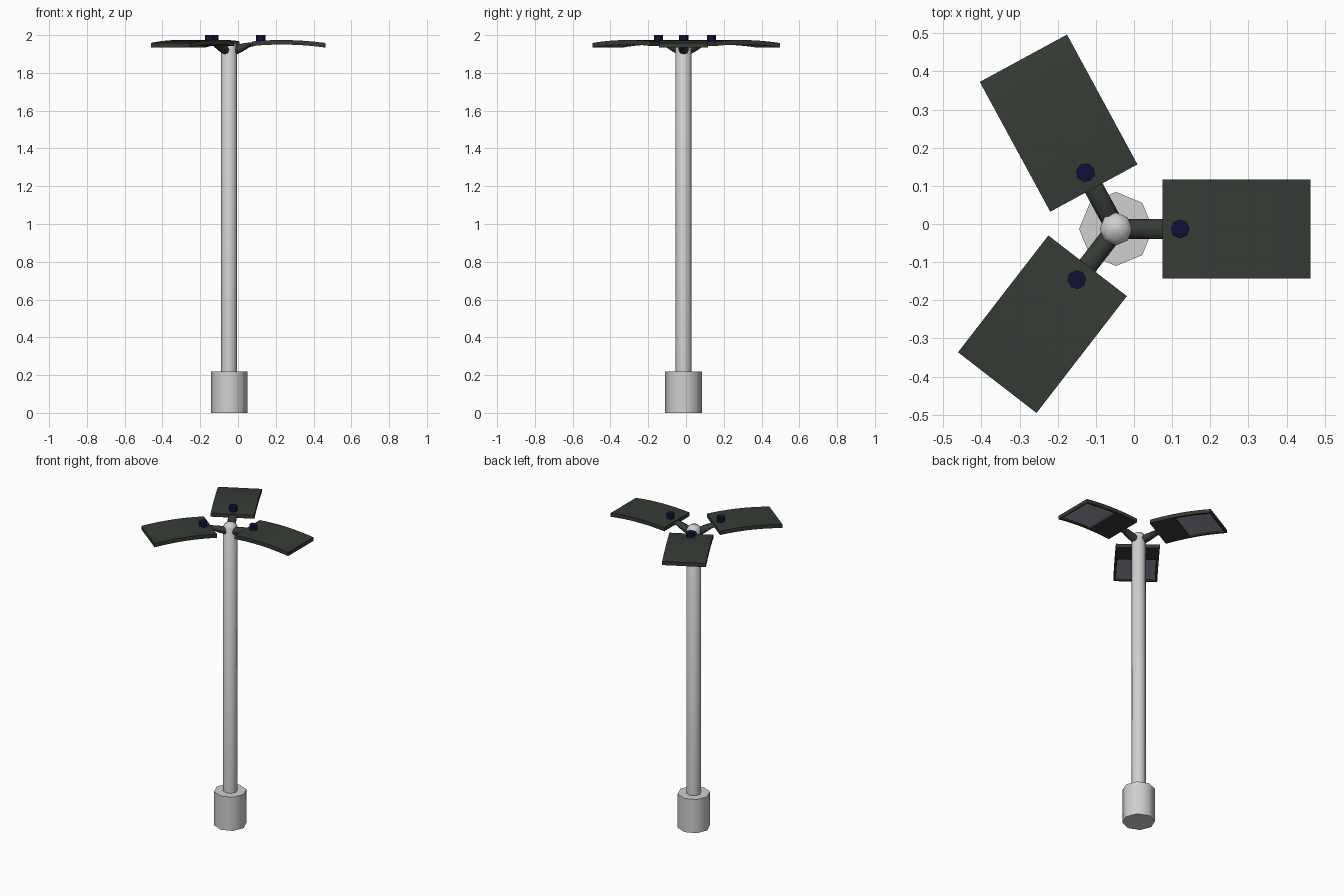
import bpy, bmesh, math
from mathutils import Vector

if "Cube" in bpy.data.objects:
    bpy.data.objects.remove(bpy.data.objects["Cube"], do_unlink=True)

CENTRE = Vector((-0.047, -0.013, 0))


def material(name, rgb):
    m = bpy.data.materials.new(name)
    m.use_nodes = True
    m.diffuse_color = (*rgb, 1)
    m.node_tree.nodes["Principled BSDF"].inputs["Base Color"].default_value = (*rgb, 1)
    return m


pale = material("pale grey", (0.63, 0.63, 0.63))
dark = material("dark green grey", (0.036, 0.044, 0.036))
lens = material("lens grey", (0.33, 0.33, 0.43))
navy = material("navy", (0.005, 0.005, 0.04))


def finish(bm, name, mats, angle=0, smooth=50):
    """Turn a bmesh into an object turned about the pole."""
    mesh = bpy.data.meshes.new(name)
    bm.to_mesh(mesh)
    bm.free()
    for m in mats:
        mesh.materials.append(m)
    ob = bpy.data.objects.new(name, mesh)
    bpy.context.collection.objects.link(ob)
    ob.location = CENTRE
    ob.rotation_euler.z = math.radians(angle)
    bpy.ops.object.select_all(action='DESELECT')
    ob.select_set(True)
    bpy.context.view_layer.objects.active = ob
    bpy.ops.object.shade_smooth_by_angle(angle=math.radians(smooth))
    return ob


def loft(rings):
    """Skin a list of equal rings of points and cap both ends."""
    bm = bmesh.new()
    rows = [[bm.verts.new(p) for p in ring] for ring in rings]
    n = len(rows[0])
    for a, b in zip(rows, rows[1:]):
        for i in range(n):
            j = (i + 1) % n
            bm.faces.new((a[i], a[j], b[j], b[i]))
    bm.faces.new(rows[0])
    bm.faces.new(rows[-1])
    bmesh.ops.recalc_face_normals(bm, faces=bm.faces)
    return bm


def turned(profile, x=0, sides=8):
    """Rings for an upright turned part, from (radius, height) pairs."""
    turns = [math.tau * i / sides for i in range(sides)]
    return loft([[(x + r * math.cos(t), r * math.sin(t), z) for t in turns]
                 for r, z in profile])


# Footing and pole with a domed top
finish(turned([(0.097, 0), (0.097, 0.22)]), "base", [pale])
finish(turned([(0.043, 0.2), (0.043, 1.945), (0.03, 1.963), (0.004, 1.972)]), "pole", [pale])


def arm():
    """Tapering bracket rising from the pole to the lamp head."""
    stations = [(0.02, 1.917, 0.027), (0.07, 1.934, 0.022),
                (0.11, 1.949, 0.012), (0.15, 1.954, 0.008)]
    turns = [math.tau * i / 8 for i in range(8)]
    return loft([[(x, 0.026 * math.cos(t), z + h * math.sin(t)) for t in turns]
                 for x, z, h in stations])


def head():
    """Thin arched slab with a recessed lens beneath its outer part."""
    inner, outer, half, thick, steps = 0.122, 0.509, 0.13, 0.024, 8
    rings = []
    for i in range(steps + 1):
        x = inner + (outer - inner) * i / steps
        top = 1.974 - 0.3 * (x - 0.28) ** 2
        rings.append([(x, -half, top - thick), (x, half, top - thick),
                      (x, half, top), (x, -half, top)])
    bm = loft(rings)
    under = [f for f in bm.faces
             if f.normal.z < -0.8 and f.calc_center_median().x > 0.25]
    bmesh.ops.inset_region(bm, faces=under, thickness=0.014)
    bmesh.ops.inset_region(bm, faces=under, thickness=0.001, depth=-0.008)
    for f in under:
        f.material_index = 1
    return bm


# Three lamp heads around the pole, each with bracket and sensor
for side, angle in (("left", 0), ("back", 118.5), ("front", 232.3)):
    finish(arm(), side + "_arm", [dark], angle)
    finish(head(), side + "_lamp_head", [dark, lens], angle, 30)
    finish(turned([(0.025, 1.965), (0.025, 2.0)], 0.168), side + "_sensor", [navy], angle)
